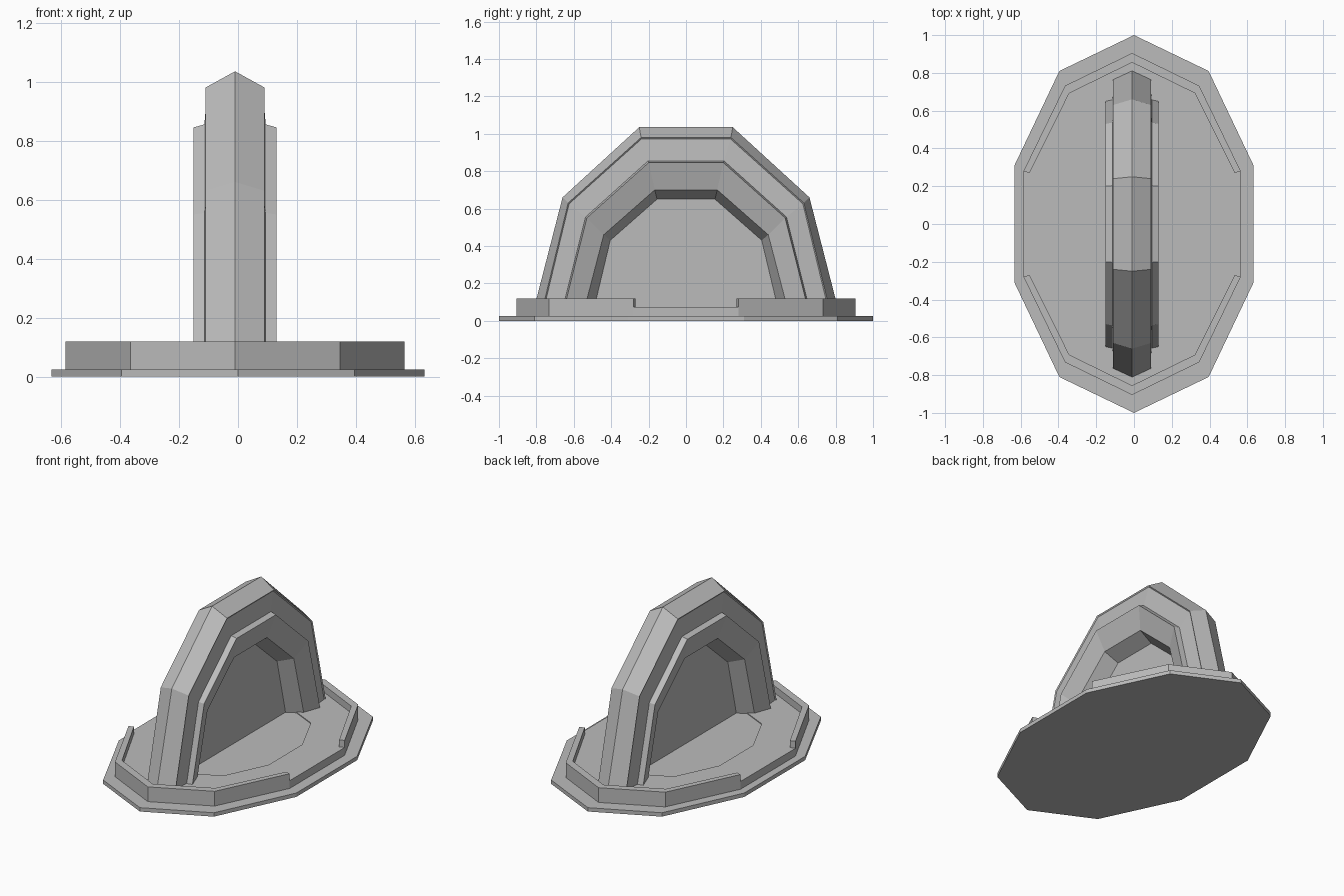
import bpy

cube = bpy.data.objects.get("Cube")
if cube:
    bpy.data.objects.remove(cube, do_unlink=True)

stone = bpy.data.materials.new("plain_grey")
stone.use_nodes = True
grey = (0.5, 0.5, 0.5, 1.0)
stone.diffuse_color = grey
stone.node_tree.nodes["Principled BSDF"].inputs["Base Color"].default_value = grey

CENTRE_X = -0.01
FLOOR = 0.075


def loft(name, rings, closed=False):
    """Join equal-length rings of points; cap the ends or close the loop."""
    n = len(rings[0])
    verts = [p for ring in rings for p in ring]
    faces = []
    for k in range(len(rings) if closed else len(rings) - 1):
        a, b = k * n, (k + 1) % len(rings) * n
        for i in range(n):
            j = (i + 1) % n
            faces.append((a + i, a + j, b + j, b + i))
    if not closed:
        faces.append(tuple(reversed(range(n))))
        faces.append(tuple(range(len(verts) - n, len(verts))))
    mesh = bpy.data.meshes.new(name)
    mesh.from_pydata(verts, [], faces)
    mesh.materials.append(stone)
    bm_obj = bpy.data.objects.new(name, mesh)
    bpy.context.collection.objects.link(bm_obj)
    # Make the normals face outward
    import bmesh
    bm = bmesh.new()
    bm.from_mesh(mesh)
    bmesh.ops.recalc_face_normals(bm, faces=bm.faces)
    bm.to_mesh(mesh)
    bm.free()
    return bm_obj


def decagon(quarter, z, scale=1.0, cx=0.0):
    """Ten-sided outline from its tip, shoulder and side corner."""
    tip, shoulder, side = quarter
    right = [shoulder, side, (side[0], -side[1]), (shoulder[0], -shoulder[1])]
    loop = [(tip[0], -tip[1])] + [(x, -y) for x, y in right]
    loop += [tip] + [(-x, y) for x, y in right]
    return [(cx + x * scale, y * scale, z) for x, y in loop]


# Base slab and raised floor with a shallow sunken middle
slab = [(0, 1), (0.395, 0.81), (0.633, 0.31)]
rim_out = [(0, 0.905), (0.355, 0.732), (0.575, 0.28)]
rim_in = [(0, 0.855), (0.333, 0.692), (0.543, 0.27)]
loft("base_slab", [decagon(slab, 0), decagon(slab, 0.025)])
loft("raised_floor", [
    decagon(rim_out, 0.02, cx=CENTRE_X), decagon(rim_out, FLOOR, cx=CENTRE_X),
    decagon(slab, FLOOR, 0.55, CENTRE_X), decagon(slab, FLOOR - 0.006, 0.55, CENTRE_X)])

# Curbs around both ends, open at the sides
for name, s in (("front_curb", -1), ("back_curb", 1)):
    rings = []
    for m, i in ((-1, 2), (-1, 1), (1, 0), (1, 1), (1, 2)):
        (xo, yo), (xi, yi) = rim_out[i], rim_in[i]
        rings.append([(CENTRE_X + m * x, s * y, z) for x, y, z in
                      ((xo, yo, 0.03), (xo, yo, 0.12), (xi, yi, 0.12), (xi, yi, 0.03))])
    loft(name, rings)

# Arch section: half width, foot y, shoulder (y, z), crown (y, z)
section = [
    (0.0, 0.813, (0.66, 0.66), (0.25, 1.035)),
    (0.1, 0.767, (0.63, 0.63), (0.24, 0.98)),
    (0.094, 0.76, (0.625, 0.625), (0.238, 0.972)),
    (0.104, 0.66, (0.537, 0.555), (0.203, 0.855)),
    (0.14, 0.652, (0.53, 0.55), (0.2, 0.845)),
    (0.1, 0.543, (0.44, 0.46), (0.167, 0.7)),
    (0.005, 0.492, (0.405, 0.43), (0.155, 0.65)),
]


def arch_path(foot, shoulder, crown):
    half = [(foot, FLOOR - 0.01), shoulder, crown]
    return [(-y, z) for y, z in half] + half[::-1]


# Faceted arch, lofted from foot to foot
outline = section + [(-w, f, s, c) for w, f, s, c in section[:0:-1]]
paths = [(w, arch_path(f, s, c)) for w, f, s, c in outline]
loft("arch", [[(CENTRE_X + w, *path[k]) for w, path in paths] for k in range(6)])

# Thin panel filling the opening
w, *inner = section[-1]
loft("arch_panel", [[(CENTRE_X + x, y, z) for y, z in arch_path(*inner)] for x in (-w, w)])
